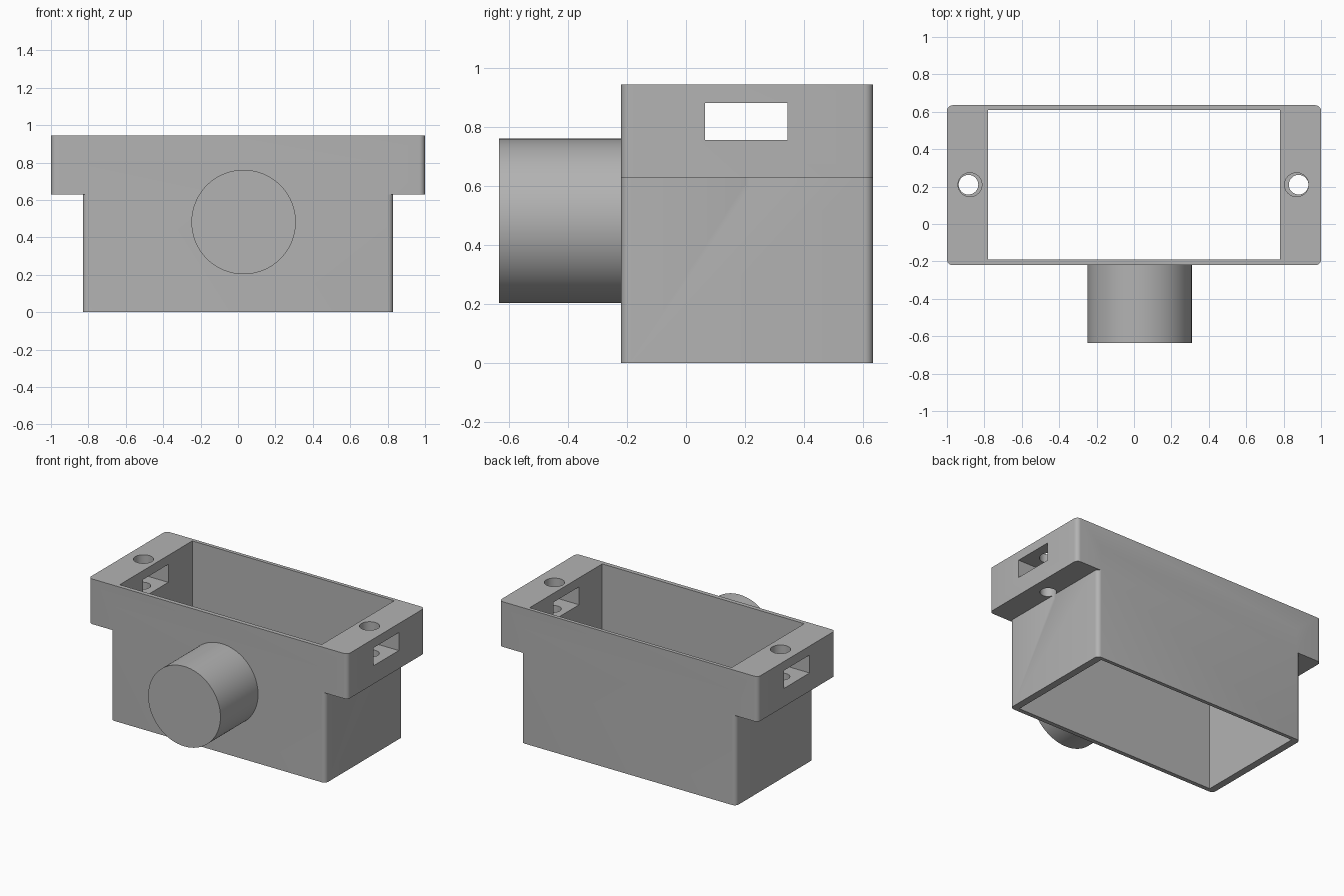
import bpy
import bmesh
from mathutils import Matrix

cube = bpy.data.objects.get("Cube")
if cube:
    bpy.data.objects.remove(cube)

grey = bpy.data.materials.new("plain grey")
grey.use_nodes = True
colour = (0.45, 0.45, 0.45, 1)
grey.diffuse_color = colour
grey.node_tree.nodes["Principled BSDF"].inputs["Base Color"].default_value = colour


def make_object(name, bm):
    mesh = bpy.data.meshes.new(name)
    bm.to_mesh(mesh)
    bm.free()
    mesh.materials.append(grey)
    obj = bpy.data.objects.new(name, mesh)
    bpy.context.collection.objects.link(obj)
    return obj


def box(name, x, y, z, radius=0):
    """Box spanning the given ranges, with optional rounded upright edges."""
    bm = bmesh.new()
    bmesh.ops.create_cube(bm, size=1)
    for v in bm.verts:
        for i, (low, high) in enumerate((x, y, z)):
            v.co[i] = low if v.co[i] < 0 else high
    if radius:
        upright = [e for e in bm.edges
                   if abs(e.verts[0].co.z - e.verts[1].co.z) > 0.01]
        bmesh.ops.bevel(bm, geom=upright, offset=radius, segments=6,
                        profile=0.5, affect='EDGES')
    return make_object(name, bm)


def cylinder(name, centre, radius, length, axis='Z', sides=32):
    bm = bmesh.new()
    turn = Matrix.Rotation(1.5707963, 4, 'X') if axis == 'Y' else Matrix()
    bmesh.ops.create_cone(bm, cap_ends=True, segments=sides, radius1=radius,
                          radius2=radius, depth=length,
                          matrix=Matrix.Translation(centre) @ turn)
    return make_object(name, bm)


def combine(target, other, operation):
    """Apply a boolean and discard the helper."""
    mod = target.modifiers.new("combine", 'BOOLEAN')
    mod.operation = operation
    mod.solver = 'EXACT'
    mod.object = other
    bpy.context.view_layer.objects.active = target
    bpy.ops.object.modifier_apply(modifier=mod.name)
    bpy.data.objects.remove(other)


def smooth(obj):
    bpy.ops.object.select_all(action='DESELECT')
    obj.select_set(True)
    bpy.context.view_layer.objects.active = obj
    bpy.ops.object.shade_smooth_by_angle(angle=0.52)


# Housing: narrow sleeve with a wider rim, flush at front and back
depth = (-0.22, 0.635)
housing = box("housing", (-0.83, 0.83), depth, (0, 0.8), 0.03)
combine(housing, box("rim", (-1, 1), depth, (0.63, 0.945), 0.03), 'UNION')

# Open cavity and the side slot through both ends
combine(housing, box("cavity", (-0.78, 0.78), (-0.19, 0.61), (-0.2, 1.2)),
        'DIFFERENCE')
combine(housing, box("side_slot", (-1.2, 1.2), (0.065, 0.345), (0.757, 0.882)),
        'DIFFERENCE')

# Screw holes: wide above the slot, narrower below it
for side, wide_x, narrow_x in ((-1, -0.877, -0.885), (1, 0.869, 0.88)):
    combine(housing, cylinder("upper_hole", (wide_x, 0.21, 0.92), 0.064, 0.2),
            'DIFFERENCE')
    combine(housing, cylinder("lower_hole", (narrow_x, 0.21, 0.7), 0.0525, 0.2),
            'DIFFERENCE')
smooth(housing)

# Solid round spout on the front
spout = cylinder("spout", (0.03, -0.425, 0.482), 0.279, 0.42, 'Y', 96)
smooth(spout)
